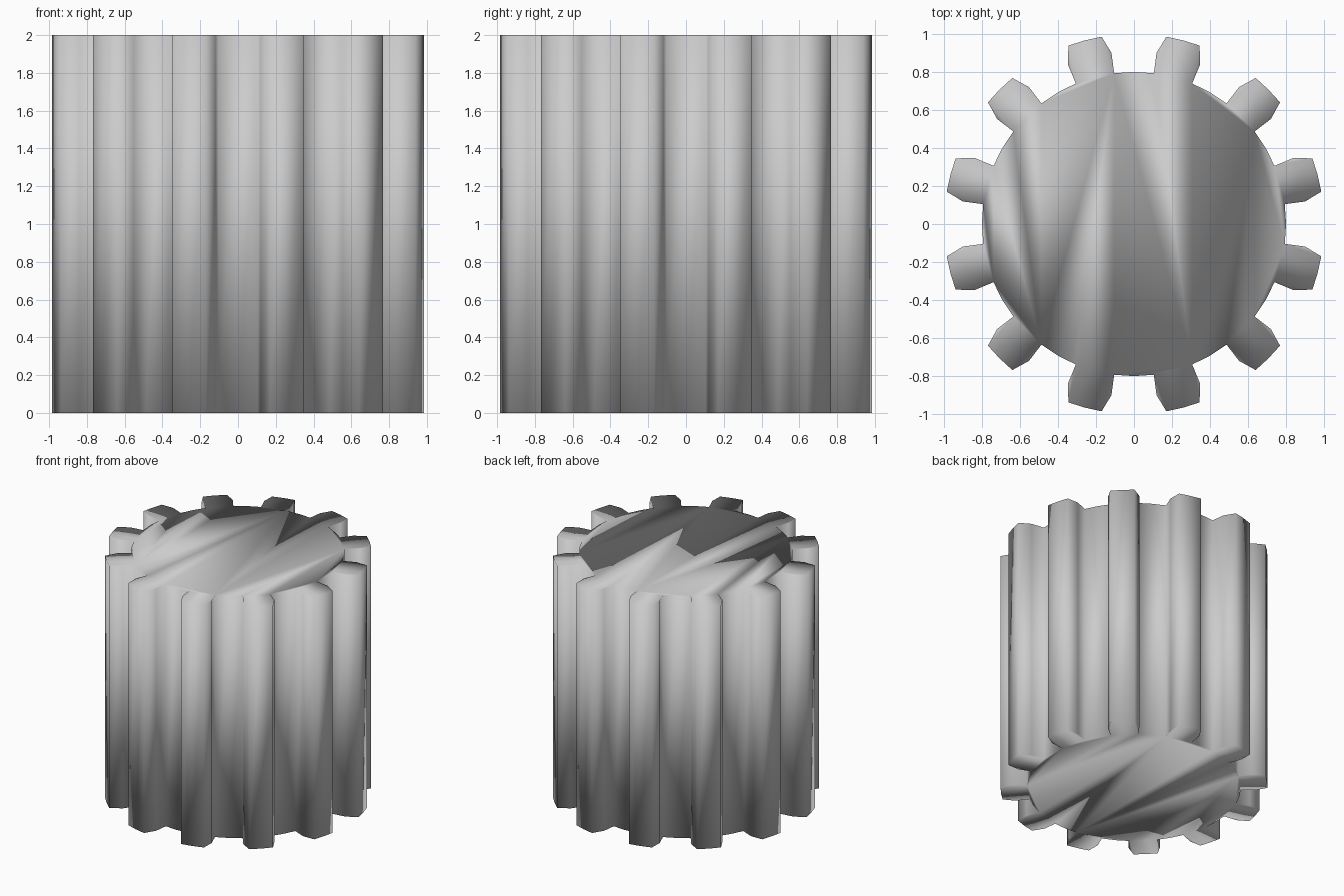
import bpy, bmesh
from math import cos, sin, radians

if "Cube" in bpy.data.objects:
    bpy.data.objects.remove(bpy.data.objects["Cube"])

TEETH = 12
HEIGHT = 2.0
# One tooth outline: (radius, angle in degrees from tooth centre)
TOOTH = [(0.80, -15), (0.80, -7.5), (0.908, -7.5), (1.0, -5.2),
         (1.0, 0), (1.0, 5.2), (0.908, 7.5), (0.80, 7.5)]

# Gear outline, repeated around the axis
bm = bmesh.new()
ring = []
for i in range(TEETH):
    centre = 15 + i * 360 / TEETH
    for r, a in TOOTH:
        t = radians(centre + a)
        ring.append(bm.verts.new((r * cos(t), r * sin(t), 0)))

# Extrude the outline into a long solid gear
base = bm.faces.new(ring)
ext = bmesh.ops.extrude_face_region(bm, geom=[base], use_keep_orig=True)
top = [v for v in ext["geom"] if isinstance(v, bmesh.types.BMVert)]
bmesh.ops.translate(bm, verts=top, vec=(0, 0, HEIGHT))
bmesh.ops.recalc_face_normals(bm, faces=bm.faces[:])

# Smooth sides blending over the tooth edges
for f in bm.faces:
    f.smooth = True

mesh = bpy.data.meshes.new("long_gear")
bm.to_mesh(mesh)
bm.free()
gear = bpy.data.objects.new("long_gear", mesh)
bpy.context.collection.objects.link(gear)
